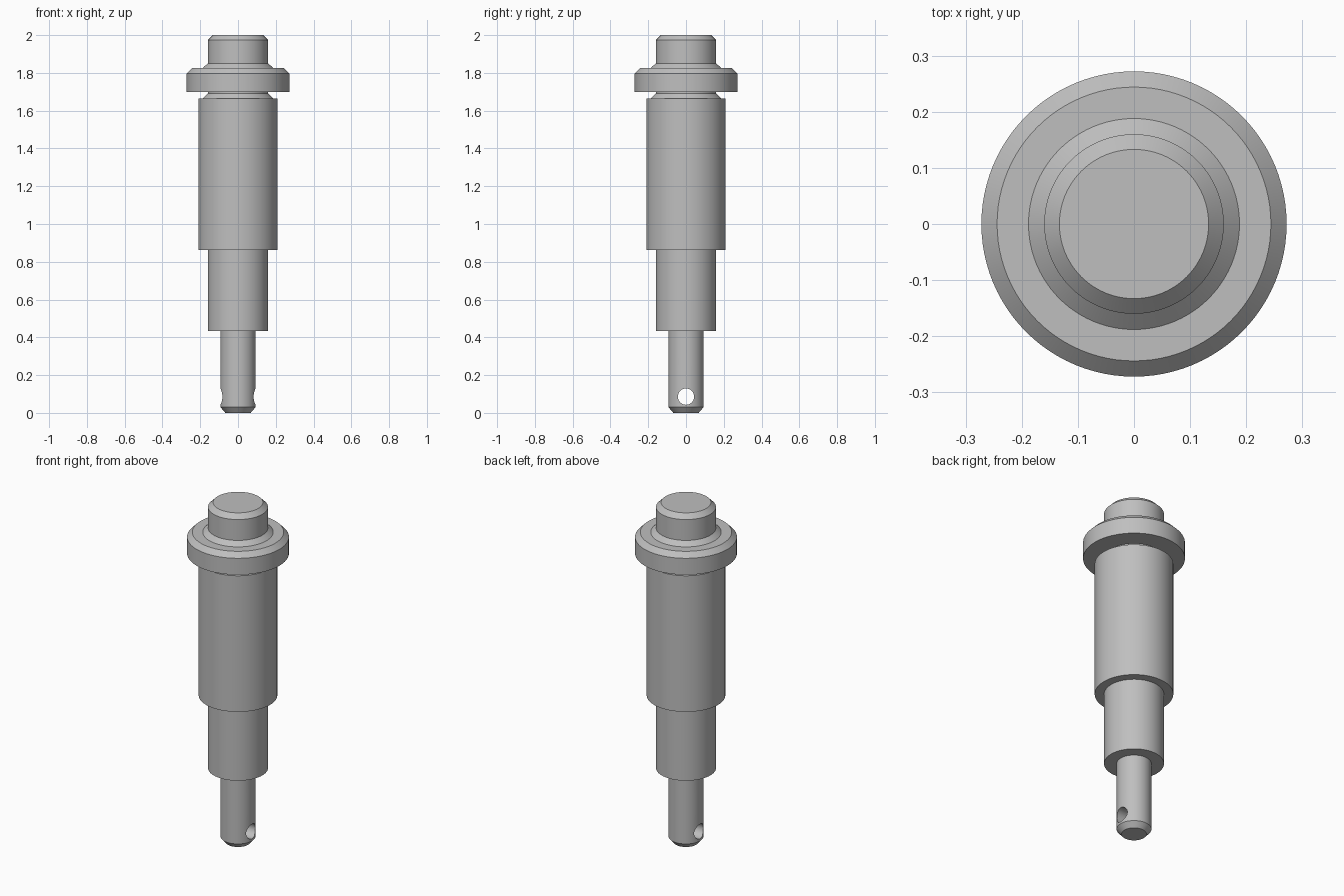
import bpy, bmesh, math

SEGMENTS = 96

cube = bpy.data.objects.get("Cube")
if cube:
    bpy.data.objects.remove(cube, do_unlink=True)

# Single plain metal colour
steel = bpy.data.materials.new("grey_steel")
steel.use_nodes = True
colour = (0.52, 0.52, 0.52, 1)
steel.diffuse_color = colour
steel.node_tree.nodes["Principled BSDF"].inputs["Base Color"].default_value = colour


def lathe(name, profile):
    """Turn a (radius, height) profile around z into a closed solid."""
    bm = bmesh.new()
    verts = [bm.verts.new((r, 0, z)) for r, z in profile]
    edges = [bm.edges.new(pair) for pair in zip(verts, verts[1:])]
    bmesh.ops.spin(bm, geom=verts + edges, cent=(0, 0, 0), axis=(0, 0, 1),
                   angle=math.tau, steps=SEGMENTS)
    bmesh.ops.remove_doubles(bm, verts=bm.verts, dist=1e-4)
    # Flat end caps close the open rims
    bmesh.ops.holes_fill(bm, edges=[e for e in bm.edges if e.is_boundary], sides=0)
    bmesh.ops.recalc_face_normals(bm, faces=bm.faces)
    mesh = bpy.data.meshes.new(name)
    bm.to_mesh(mesh)
    bm.free()
    mesh.materials.append(steel)
    obj = bpy.data.objects.new(name, mesh)
    bpy.context.collection.objects.link(obj)
    return obj


tip = [(0.067, 0), (0.093, 0.03), (0.093, 0.434)]
lower_shank = [(0.16, 0.434), (0.16, 0.863)]
main_body = [(0.21, 0.863), (0.21, 1.665)]
relief_neck = [(0.185, 1.665), (0.16, 1.69), (0.16, 1.70)]
flange = [(0.272, 1.70), (0.272, 1.797), (0.244, 1.825)]
head = [(0.188, 1.825), (0.16, 1.85), (0.16, 1.973), (0.133, 2.0)]
pin = lathe("stepped_pin", tip + lower_shank + main_body + relief_neck + flange + head)

# Cross hole drilled through the tip from side to side
bpy.ops.mesh.primitive_cylinder_add(vertices=48, radius=0.043, depth=0.5,
                                    location=(0, 0, 0.086),
                                    rotation=(0, math.pi / 2, 0))
drill = bpy.context.object
drill.name = "cross_hole_cutter"
drill.hide_render = True
drill.data.materials.append(steel)

bpy.ops.object.select_all(action='DESELECT')
pin.select_set(True)
bpy.context.view_layer.objects.active = pin
cut = pin.modifiers.new("cross_hole", 'BOOLEAN')
cut.operation = 'DIFFERENCE'
cut.solver = 'EXACT'
cut.object = drill
bpy.ops.object.modifier_apply(modifier=cut.name)
bpy.data.objects.remove(drill, do_unlink=True)

# Smooth turned surfaces with crisp shoulders
bpy.ops.object.shade_smooth_by_angle(angle=math.radians(30))
